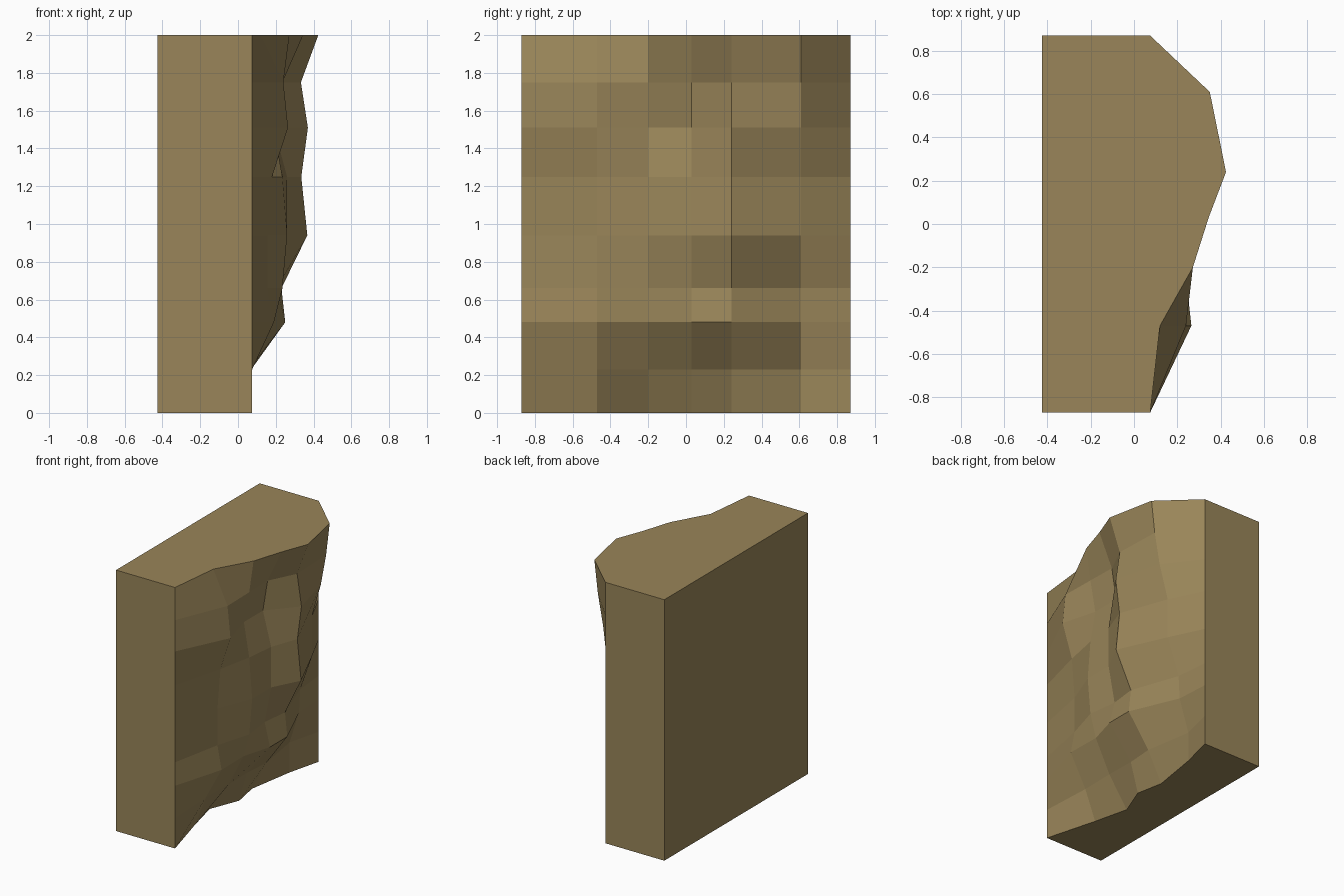
import bpy, bmesh

if "Cube" in bpy.data.objects:
    bpy.data.objects.remove(bpy.data.objects["Cube"])

# Uneven grid lines of the rough rock face (+x side)
ys = [-0.87, -0.47, -0.20, 0.03, 0.24, 0.61, 0.87]
zs = [0.0, 0.23, 0.48, 0.66, 0.94, 1.25, 1.51, 1.75, 2.0]
BACK, RIM = -0.425, 0.075

# Depth of the rough face at the inner columns, one row per height
depths = [
    [-0.035, -0.10, -0.01, -0.05, 0.01],
    [0.055, 0.06, 0.055, 0.07, 0.01],
    [0.19, 0.185, 0.25, 0.25, 0.09],
    [0.155, 0.235, 0.205, 0.23, 0.10],
    [0.155, 0.26, 0.26, 0.367, 0.20],
    [0.18, 0.235, 0.26, 0.335, 0.20],
    [0.265, 0.19, 0.19, 0.37, 0.275],
    [0.24, 0.235, 0.23, 0.333, 0.32],
    [0.12, 0.272, 0.345, 0.425, 0.35],
]

bm = bmesh.new()

# Rough face
grid = []
for z, row in zip(zs, depths):
    grid.append([bm.verts.new((x, y, z)) for x, y in zip([RIM] + row + [RIM], ys)])
for lower, upper in zip(grid, grid[1:]):
    for i in range(len(ys) - 1):
        bm.faces.new((lower[i], lower[i + 1], upper[i + 1], upper[i]))

# Flat back, sides, top and base
b0, b1, t0, t1 = [bm.verts.new((BACK, y, z)) for z in (0, 2) for y in (ys[0], ys[-1])]
bm.faces.new((b0, b1, t1, t0))
bm.faces.new([b0, t0] + [r[0] for r in reversed(grid)])
bm.faces.new([b1, t1] + [r[-1] for r in reversed(grid)])
bm.faces.new([t0] + grid[-1] + [t1])
bm.faces.new([b0] + grid[0] + [b1])
bmesh.ops.recalc_face_normals(bm, faces=bm.faces)

mesh = bpy.data.meshes.new("rock_wall_block")
bm.to_mesh(mesh)
bm.free()
wall = bpy.data.objects.new("rock_wall_block", mesh)
bpy.context.collection.objects.link(wall)

# Brown earth colour
mat = bpy.data.materials.new("brown_rock")
mat.diffuse_color = (0.32, 0.235, 0.10, 1)
mat.use_nodes = True
mat.node_tree.nodes["Principled BSDF"].inputs["Base Color"].default_value = mat.diffuse_color
mesh.materials.append(mat)
